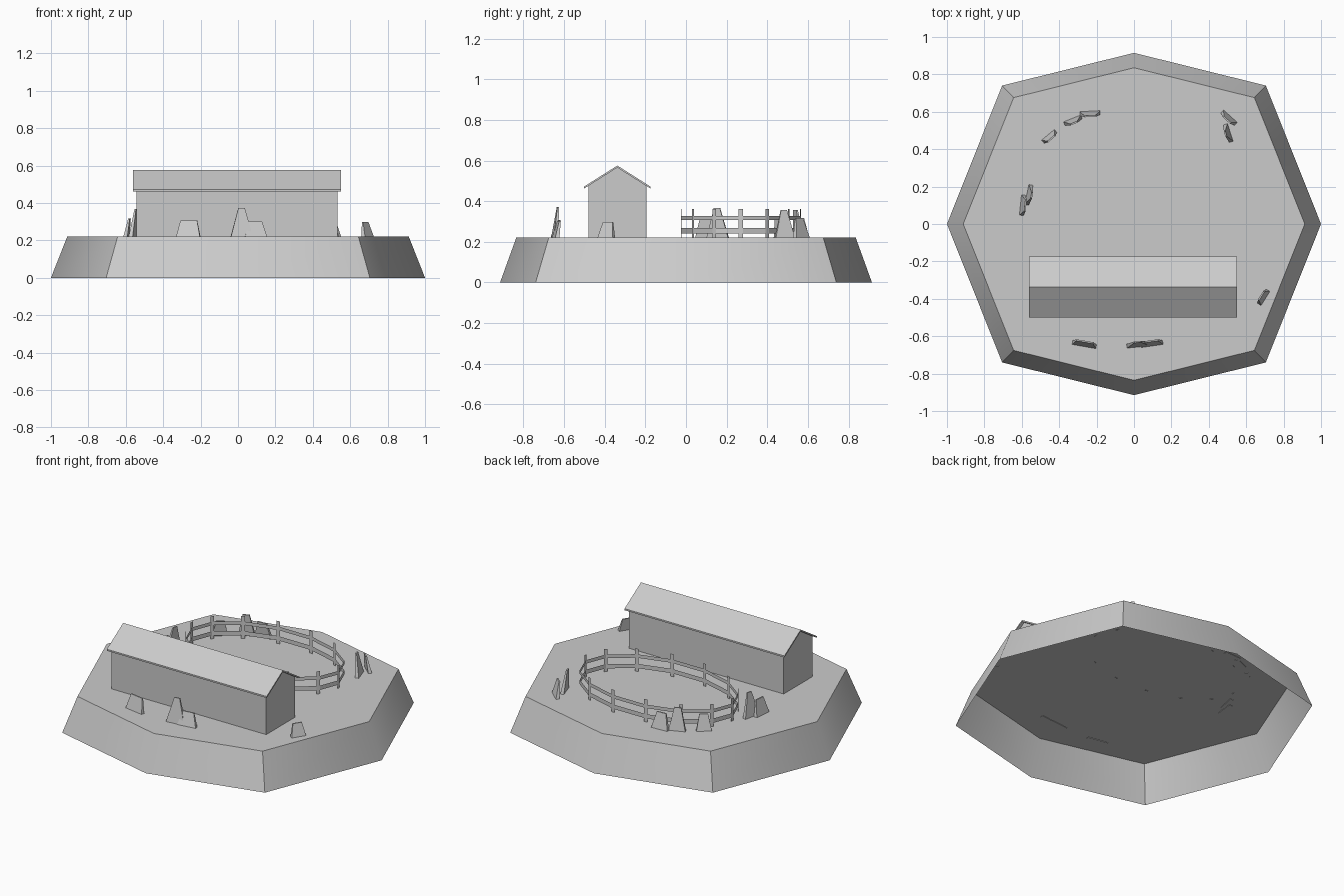
import bpy, bmesh, math
from mathutils import Vector

cube = bpy.data.objects.get("Cube")
if cube:
    bpy.data.objects.remove(cube, do_unlink=True)

grey = bpy.data.materials.new("plain grey")
grey.use_nodes = True
colour = (0.6, 0.6, 0.6, 1)
grey.diffuse_color = colour
grey.node_tree.nodes["Principled BSDF"].inputs["Base Color"].default_value = colour

GROUND = 0.22


def finish(name, bm, solid=True):
    """Turn a bmesh into a named object with the shared material."""
    if solid:
        bmesh.ops.recalc_face_normals(bm, faces=bm.faces)
    mesh = bpy.data.meshes.new(name)
    bm.to_mesh(mesh)
    bm.free()
    mesh.materials.append(grey)
    obj = bpy.data.objects.new(name, mesh)
    bpy.context.collection.objects.link(obj)
    return obj


def loft(bm, lower, upper, cap_lower=True, cap_upper=True):
    """Join two point loops with quads and optional caps."""
    a = [bm.verts.new(p) for p in lower]
    b = [bm.verts.new(p) for p in upper]
    n = len(a)
    for i in range(n):
        j = (i + 1) % n
        bm.faces.new((a[i], a[j], b[j], b[i]))
    if cap_lower:
        bm.faces.new(a[::-1])
    if cap_upper:
        bm.faces.new(b)


def extrude_x(name, profile, x0, x1):
    """Extrude a (y, z) profile along x."""
    bm = bmesh.new()
    loft(bm, [(x0, y, z) for y, z in profile], [(x1, y, z) for y, z in profile])
    return finish(name, bm)


# Island: tapered eight-sided shell, open underneath
half = [(1, 0), (0.705, 0.74), (0, 0.915), (-0.705, 0.74)]
outline = half + [(-x, -y) for x, y in half]
bm = bmesh.new()
loft(bm, [(x, y, 0) for x, y in outline],
     [(x * 0.913, y * 0.913, GROUND) for x, y in outline], cap_lower=False)
island = finish("island", bm, solid=False)
bpy.ops.object.select_all(action="DESELECT")
island.select_set(True)
bpy.context.view_layer.objects.active = island
bpy.ops.object.shade_smooth_by_angle(angle=math.radians(45))

# Long barn with gabled walls
MID, PEAK, EAVE = -0.338, 0.575, 0.472
WALL, OVER, THICK = 0.143, 0.163, 0.01
slope = (PEAK - EAVE) / OVER
wall_top = PEAK - THICK - slope * WALL
extrude_x("barn_walls", [(MID - WALL, GROUND), (MID + WALL, GROUND),
                         (MID + WALL, wall_top), (MID, PEAK - THICK),
                         (MID - WALL, wall_top)], -0.543, 0.533)

# Thin folded roof
extrude_x("barn_roof", [(MID - OVER, EAVE), (MID, PEAK), (MID + OVER, EAVE),
                        (MID + OVER, EAVE - THICK), (MID, PEAK - THICK),
                        (MID - OVER, EAVE - THICK)], -0.562, 0.55)

# Oval paddock fence made of flat boards
POSTS = 14
ring = [Vector((0.51 * math.cos(t), 0.27 + 0.3 * math.sin(t), 0))
        for t in (2 * math.pi * i / POSTS for i in range(POSTS))]


def board(bm, p, q, z0, z1):
    bm.faces.new([bm.verts.new((v.x, v.y, z))
                  for v, z in ((p, z0), (q, z0), (q, z1), (p, z1))])


posts, rails = bmesh.new(), bmesh.new()
for i, p in enumerate(ring):
    after, before = ring[(i + 1) % POSTS], ring[i - 1]
    side = (after - before).normalized() * 0.011
    out = Vector((side.y, -side.x, 0)) * 0.1
    board(posts, p - side + out, p + side + out, GROUND - 0.003, 0.362)
    for low, high in ((0.241, 0.268), (0.306, 0.328)):
        board(rails, p, after, low, high)
finish("fence_posts", posts, solid=False)
finish("fence_rails", rails, solid=False)


# Standing slabs: tapered, thin, leaning towards the middle
def slab(name, x, y, degrees, width, top, height):
    along = Vector((math.cos(math.radians(degrees)), math.sin(math.radians(degrees)), 0))
    foot = Vector((x, y, GROUND - 0.003))
    inward = Vector((-along.y, along.x, 0))
    if inward.dot(foot) > 0:
        inward = -inward

    def loop(w, back, front, z):
        return [foot + along * s * w / 2 + inward * d + Vector((0, 0, z))
                for s, d in ((-1, back), (1, back), (1, front), (-1, front))]

    bm = bmesh.new()
    loft(bm, loop(width, -0.016, 0.006, 0), loop(top, 0.008, 0.016, height))
    finish(name, bm)


slabs = [
    (-0.45, 0.465, 40, 0.09, 0.05, 0.10),
    (-0.325, 0.55, 22, 0.10, 0.04, 0.14),
    (-0.235, 0.588, 3, 0.11, 0.06, 0.10),
    (-0.592, 0.10, 84, 0.11, 0.06, 0.10),
    (-0.558, 0.155, 78, 0.11, 0.03, 0.15),
    (0.505, 0.565, -42, 0.10, 0.05, 0.10),
    (0.50, 0.485, -72, 0.10, 0.03, 0.14),
    (0.69, -0.39, 58, 0.09, 0.055, 0.08),
    (-0.265, -0.64, -10, 0.13, 0.09, 0.09),
    (0.02, -0.642, 6, 0.12, 0.035, 0.155),
    (0.095, -0.637, 8, 0.12, 0.07, 0.085),
]
for i, values in enumerate(slabs):
    slab(f"standing_slab_{i + 1}", *values)
